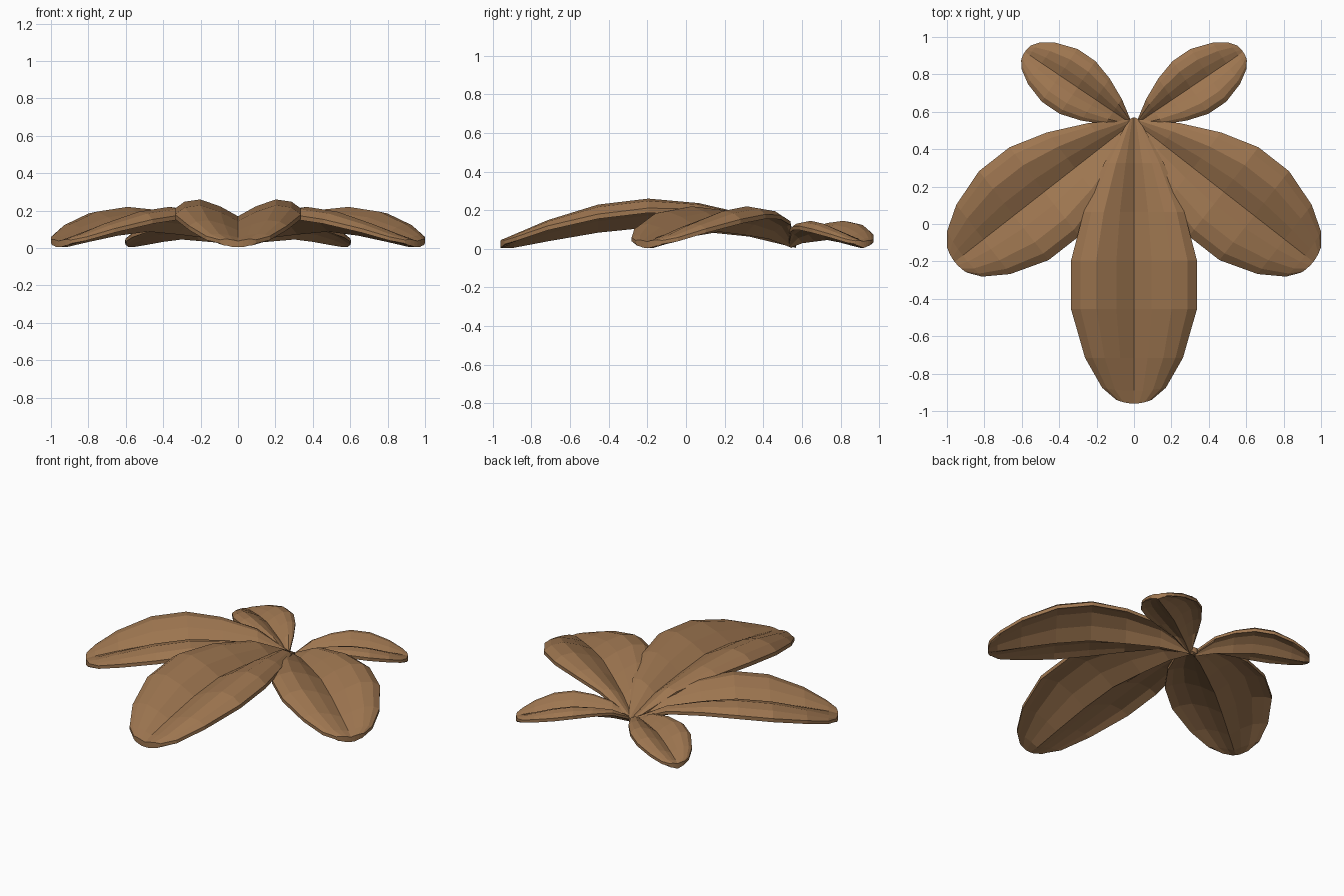
import bpy, bmesh
from math import radians, cos, sin

if "Cube" in bpy.data.objects:
    bpy.data.objects.remove(bpy.data.objects["Cube"])

leaf_mat = bpy.data.materials.new("dry_leaf_brown")
leaf_mat.diffuse_color = (0.34, 0.18, 0.08, 1)
leaf_mat.use_nodes = True
leaf_mat.node_tree.nodes["Principled BSDF"].inputs["Base Color"].default_value = leaf_mat.diffuse_color

# Stations along a leaf: position, half width, arch height, groove depth, tip rounding
STATIONS = [
    (0.00, 0.09, 0.18, 0.1, 0.013),
    (0.16, 0.47, 0.68, 0.7, 0),
    (0.33, 0.79, 0.91, 1.0, 0),
    (0.50, 0.99, 1.00, 1.0, 0),
    (0.67, 0.99, 0.88, 0.95, 0),
    (0.84, 0.77, 0.57, 0.6, 0),
    (0.955, 0.50, 0.29, 0.22, -0.01),
    (1.00, 0.28, 0.18, 0.12, -0.013),
]
# Half cross-section from midrib to rim: side position, groove share, rim drop share, thickness
SECTION = [
    (0.00, 1.0, 0.0, 0.06),
    (0.28, 0.42, 0.0, 0.05),
    (0.60, 0.0, 0.0, 0.045),
    (0.85, 0.0, 0.25, 0.04),
    (1.00, 0.0, 1.0, 0.025),
]
PROFILE = [(-v, g, d, t) for v, g, d, t in SECTION[:0:-1]] + SECTION


def leaf(name, base, angle, length, half_width, height):
    ca, sa = cos(radians(angle)), sin(radians(angle))
    size = height / 0.26
    bm = bmesh.new()
    rings = []
    for u, w, h, g, rounding in STATIONS:
        top, under = [], []
        for v, groove, drop, thick in PROFILE:
            s, n = (u + rounding * v * v) * length, v * w * half_width
            z = 0.04 + (h - 0.15) / 0.85 * (height - 0.04)
            z -= groove * g * 0.09 * size + drop * w * w * 0.05 * size
            t = thick * (0.7 + 0.3 * w) * (0.6 + 0.4 * size)
            x, y = base[0] + s * ca - n * sa, base[1] + s * sa + n * ca
            top.append(bm.verts.new((x, y, max(z, 0.03))))
            under.append(bm.verts.new((x, y, max(z - t, 0.005))))
        rings.append(top + under[::-1])
    for a, b in zip(rings, rings[1:]):
        for i in range(len(a)):
            j = (i + 1) % len(a)
            bm.faces.new((a[i], a[j], b[j], b[i]))
    # End caps as quad strips
    for r in (rings[0], rings[-1]):
        k = len(r)
        for i in range(k // 2 - 1):
            bm.faces.new((r[i], r[i + 1], r[k - 2 - i], r[k - 1 - i]))
    bmesh.ops.recalc_face_normals(bm, faces=bm.faces)
    mesh = bpy.data.meshes.new(name)
    bm.to_mesh(mesh)
    bm.free()
    mesh.materials.append(leaf_mat)
    obj = bpy.data.objects.new(name, mesh)
    bpy.context.collection.objects.link(obj)
    return obj


# Large front leaf
leaf("front_leaf", (0, 0.57), -90, 1.53, 0.34, 0.26)

# Paired side and back leaves
for side, sx in (("right", 1), ("left", -1)):
    for part, base, angle, length, half_width, height in (
        ("side_leaf", (0.0, 0.547), -38, 1.217, 0.305, 0.22),
        ("back_leaf", (0.02, 0.54), 34, 0.68, 0.172, 0.145),
    ):
        leaf(f"{part}_{side}", (sx * base[0], base[1]),
             angle if sx > 0 else 180 - angle, length, half_width, height)
